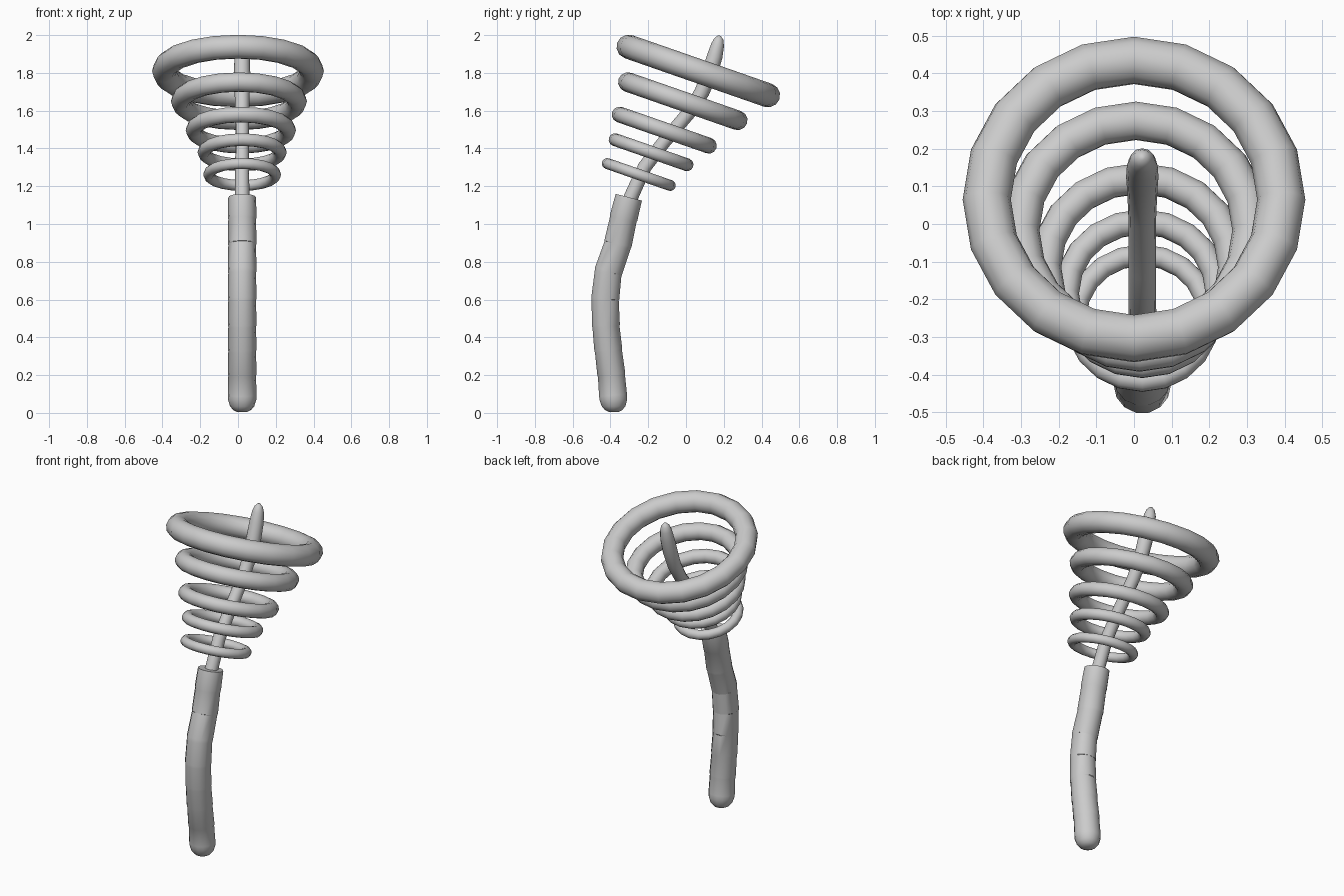
import bpy, bmesh, math
from mathutils import Vector

if "Cube" in bpy.data.objects:
    bpy.data.objects.remove(bpy.data.objects["Cube"])

X0 = 0.022  # handle and core sit slightly right of the top ring's centre


def finish(name, bm, angle):
    bmesh.ops.recalc_face_normals(bm, faces=bm.faces)
    me = bpy.data.meshes.new(name)
    bm.to_mesh(me)
    bm.free()
    ob = bpy.data.objects.new(name, me)
    bpy.context.collection.objects.link(ob)
    bpy.ops.object.select_all(action='DESELECT')
    ob.select_set(True)
    bpy.context.view_layer.objects.active = ob
    bpy.ops.object.shade_smooth_by_angle(angle=math.radians(angle))
    return ob


def sweep(name, stations, sides, angle=40):
    """Round tube through (y, z, radius) stations, bent in the YZ plane."""
    pts = [Vector((X0, y, z)) for y, z, r in stations]
    bm = bmesh.new()
    loops = []
    for i, (p, s) in enumerate(zip(pts, stations)):
        t = (pts[min(i + 1, len(pts) - 1)] - pts[max(i - 1, 0)]).normalized()
        u = Vector((1, 0, 0))
        v = t.cross(u)
        loops.append([bm.verts.new(p + s[2] * (u * math.cos(a) + v * math.sin(a)))
                      for a in (2 * math.pi * k / sides for k in range(sides))])
    for a, b in zip(loops, loops[1:]):
        for k in range(sides):
            n = (k + 1) % sides
            bm.faces.new((a[k], a[n], b[n], b[k]))
    bm.faces.new(loops[0])
    bm.faces.new(loops[-1])
    return finish(name, bm, angle)


def ring(name, x, y, z, R, r, seg=20, sides=12, tilt=-19.2):
    bm = bmesh.new()
    t = math.radians(tilt)
    loops = []
    for i in range(seg):
        a = 2 * math.pi * i / seg
        loop = []
        for j in range(sides):
            b = 2 * math.pi * j / sides
            d = R + r * math.cos(b)
            px, py, pz = d * math.sin(a), d * math.cos(a), r * math.sin(b)
            loop.append(bm.verts.new((x + px,
                                      y + py * math.cos(t) - pz * math.sin(t),
                                      z + py * math.sin(t) + pz * math.cos(t))))
        loops.append(loop)
    for i in range(seg):
        a, b = loops[i], loops[(i + 1) % seg]
        for j in range(sides):
            n = (j + 1) % sides
            bm.faces.new((a[j], b[j], b[n], a[n]))
    return finish(name, bm, 60)


# Curved handle: rounded butt, then wrapped grip bands with a fine lip at each joint
grip = [(-.383, .004, .025), (-.383, .015, .047), (-.383, .035, .064), (-.384, .07, .075)]
joints = [(-.386, .09), (-.395, .20), (-.411, .33), (-.424, .46), (-.428, .60),
          (-.412, .745), (-.361, .892), (-.331, 1.03), (-.302, 1.145)]
for (y0, z0), (y1, z1) in zip(joints, joints[1:]):
    for f, r in ((.03, .076), (.97, .0735)):
        grip.append((y0 + (y1 - y0) * f, z0 + (z1 - z0) * f, r))
sweep("handle", grip, 14, 30)

# Slim core rising through the rings, swelling to a blunt tip
sweep("core_rod", [(-.31, 1.10, .038), (-.29, 1.145, .038), (-.22, 1.30, .037),
                   (-.12, 1.43, .036), (.02, 1.595, .037), (.085, 1.70, .040),
                   (.125, 1.80, .043), (.153, 1.89, .041), (.168, 1.95, .034),
                   (.174, 1.98, .024), (.177, 1.997, .008)], 12, 60)

# Five tilted rings growing upward into a cone
for i, spec in enumerate([(.022, -.250, 1.262, .177, .029),
                          (.022, -.185, 1.380, .202, .034),
                          (.015, -.115, 1.497, .250, .042),
                          (.005, -.017, 1.650, .308, .052),
                          (.000, .065, 1.810, .391, .064)]):
    ring("ring_%d" % (i + 1), *spec)
